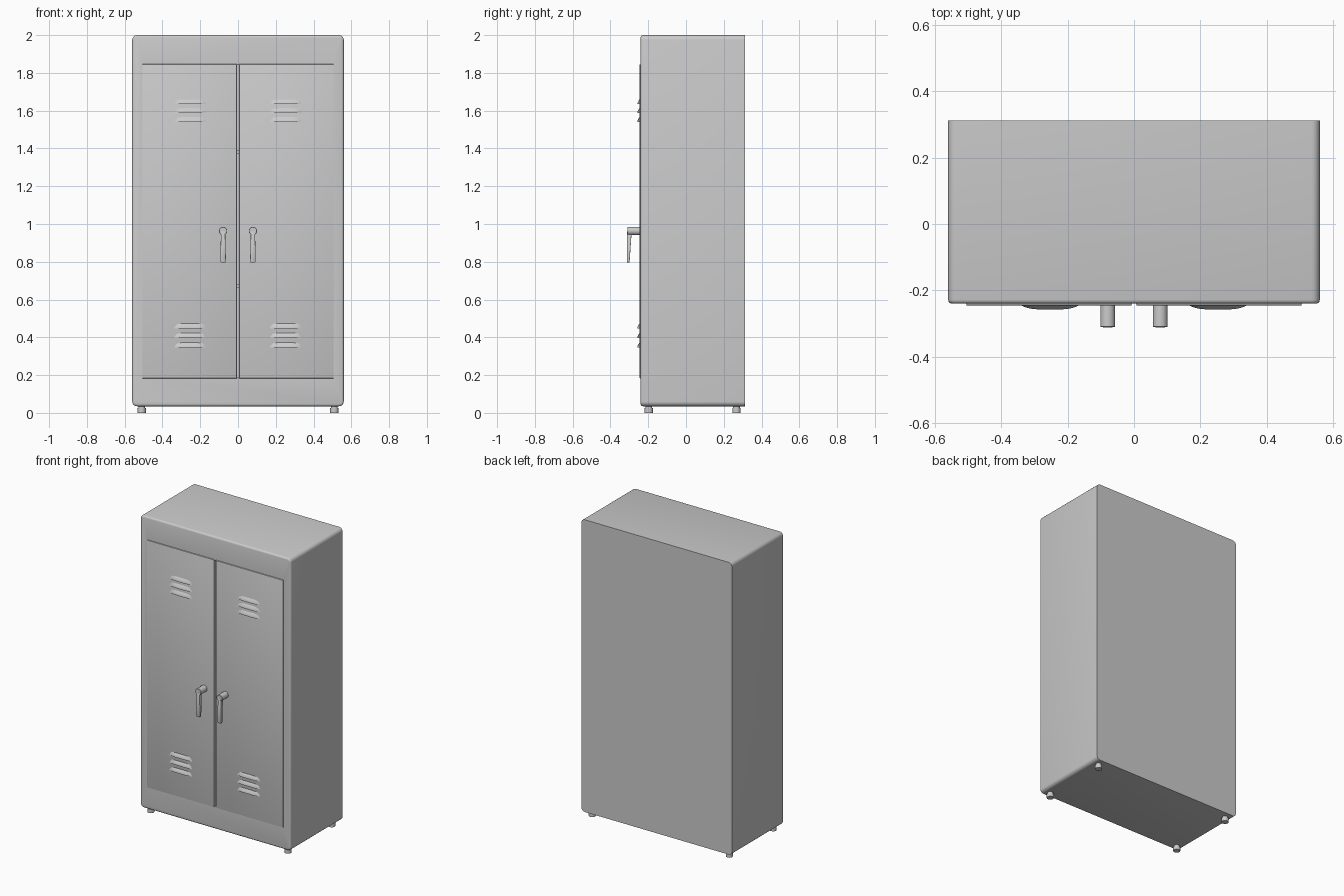
import bpy, bmesh, math
from mathutils import Matrix, Vector

if "Cube" in bpy.data.objects:
    bpy.data.objects.remove(bpy.data.objects["Cube"])

steel = bpy.data.materials.new("grey_steel")
steel.diffuse_color = (0.6, 0.6, 0.6, 1)
steel.use_nodes = True
steel.node_tree.nodes["Principled BSDF"].inputs["Base Color"].default_value = steel.diffuse_color


def finish(name, bm, angle=35):
    bmesh.ops.recalc_face_normals(bm, faces=bm.faces)
    mesh = bpy.data.meshes.new(name)
    bm.to_mesh(mesh)
    bm.free()
    mesh.materials.append(steel)
    ob = bpy.data.objects.new(name, mesh)
    bpy.context.collection.objects.link(ob)
    bpy.ops.object.select_all(action='DESELECT')
    bpy.context.view_layer.objects.active = ob
    ob.select_set(True)
    bpy.ops.object.shade_smooth_by_angle(angle=math.radians(angle))
    return ob


def box_bm(lo, hi):
    bm = bmesh.new()
    bmesh.ops.create_cube(bm, size=1)
    for v in bm.verts:
        v.co = [(a + b) / 2 + c * (b - a) for a, b, c in zip(lo, hi, v.co)]
    return bm


def front_bevel(bm, y, width, segments):
    edges = [e for e in bm.edges if all(abs(v.co.y - y) < 1e-4 for v in e.verts)]
    bmesh.ops.bevel(bm, geom=edges, offset=width, segments=segments, profile=0.5, affect='EDGES')


def cylinder(bm, radius, start, end, sides=20, radius2=None):
    a, b = Vector(start), Vector(end)
    rot = (b - a).to_track_quat('Z', 'Y').to_matrix().to_4x4()
    bmesh.ops.create_cone(bm, cap_ends=True, segments=sides, radius1=radius,
                          radius2=radius2 or radius, depth=(b - a).length,
                          matrix=Matrix.Translation((a + b) / 2) @ rot)


# Cabinet shell: rounded corners, softened front rim, square back
bm = box_bm((-0.56, -0.24, 0.035), (0.56, 0.312, 2.0))
depth_edges = [e for e in bm.edges if abs(e.verts[0].co.y - e.verts[1].co.y) > 0.1]
bmesh.ops.bevel(bm, geom=depth_edges, offset=0.025, segments=5, profile=0.5, affect='EDGES')
front_bevel(bm, -0.24, 0.012, 3)
shell = finish("cabinet_shell", bm)

# Hollow interior behind the doors
cutter = finish("interior_cutter", box_bm((-0.502, -0.4, 0.188), (0.502, 0.295, 1.842)))
cut = shell.modifiers.new("hollow", 'BOOLEAN')
cut.operation, cut.solver, cut.object = 'DIFFERENCE', 'EXACT', cutter
bpy.context.view_layer.objects.active = shell
bpy.ops.object.modifier_apply(modifier=cut.name)
cutter.hide_render = True
cutter.hide_set(True)

# Shelves
for z in (0.66, 1.37):
    finish("shelf", box_bm((-0.502, -0.2, z), (0.502, 0.295, z + 0.02)))


def louver(x, z):
    # Pressed vent hood: slopes outward to an overhanging lower lip
    bm = bmesh.new()
    nx, nz, rows = 16, 5, []
    for j in range(nz + 1):
        t = j / nz
        half = 0.062 + 0.026 * math.sqrt(t)
        row = []
        for i in range(nx + 1):
            u = 2 * i / nx - 1
            out = 0.013 * math.sin(t * math.pi / 2) * (1 - abs(u) ** 4)
            row.append(bm.verts.new((x + u * half, -0.2445 - out, z + 0.028 * (1 - t))))
        rows.append(row)
    for a, b in zip(rows, rows[1:]):
        for i in range(nx):
            bm.faces.new((a[i], a[i + 1], b[i + 1], b[i]))
    bm.faces.new(rows[-1])
    finish("vent_louver", bm)


for side in (-1, 1):
    # Door
    x0, x1 = sorted((side * 0.006, side * 0.506))
    bm = box_bm((x0, -0.246, 0.182), (x1, -0.222, 1.846))
    front_bevel(bm, -0.246, 0.005, 2)
    finish("door", bm)

    # Vents, upper and lower groups of three
    for base, pitch in ((1.54, 0.047), (0.346, 0.051)):
        for k in range(3):
            louver(side * 0.253, base + k * pitch)

    # Handle: round spindle with a flat hanging lever
    hx = side * 0.079
    bm = bmesh.new()
    cylinder(bm, 0.022, (hx, -0.23, 0.963), (hx, -0.311, 0.963), 24)
    front_bevel(bm, -0.311, 0.002, 1)
    finish("handle_spindle", bm)
    outline = [(-0.011, 0.96), (-0.015, 0.805), (-0.011, 0.795),
               (0.011, 0.795), (0.015, 0.805), (0.011, 0.96)]
    bm = bmesh.new()
    front = [bm.verts.new((hx + x, -0.312, z)) for x, z in outline]
    back = [bm.verts.new((hx + x, -0.299 + 0.07 * (z - 0.795), z)) for x, z in outline]
    bm.faces.new(front)
    bm.faces.new(back[::-1])
    for i in range(6):
        j = (i + 1) % 6
        bm.faces.new((front[i], front[j], back[j], back[i]))
    bmesh.ops.recalc_face_normals(bm, faces=bm.faces)
    bmesh.ops.bevel(bm, geom=bm.edges[:], offset=0.002, segments=2, profile=0.5, affect='EDGES')
    finish("handle_lever", bm)

    # Feet with a narrow neck
    for y in (-0.197, 0.267):
        bm = bmesh.new()
        cylinder(bm, 0.022, (side * 0.51, y, 0.0), (side * 0.51, y, 0.026))
        cylinder(bm, 0.018, (side * 0.51, y, 0.026), (side * 0.51, y, 0.045))
        finish("foot", bm)
